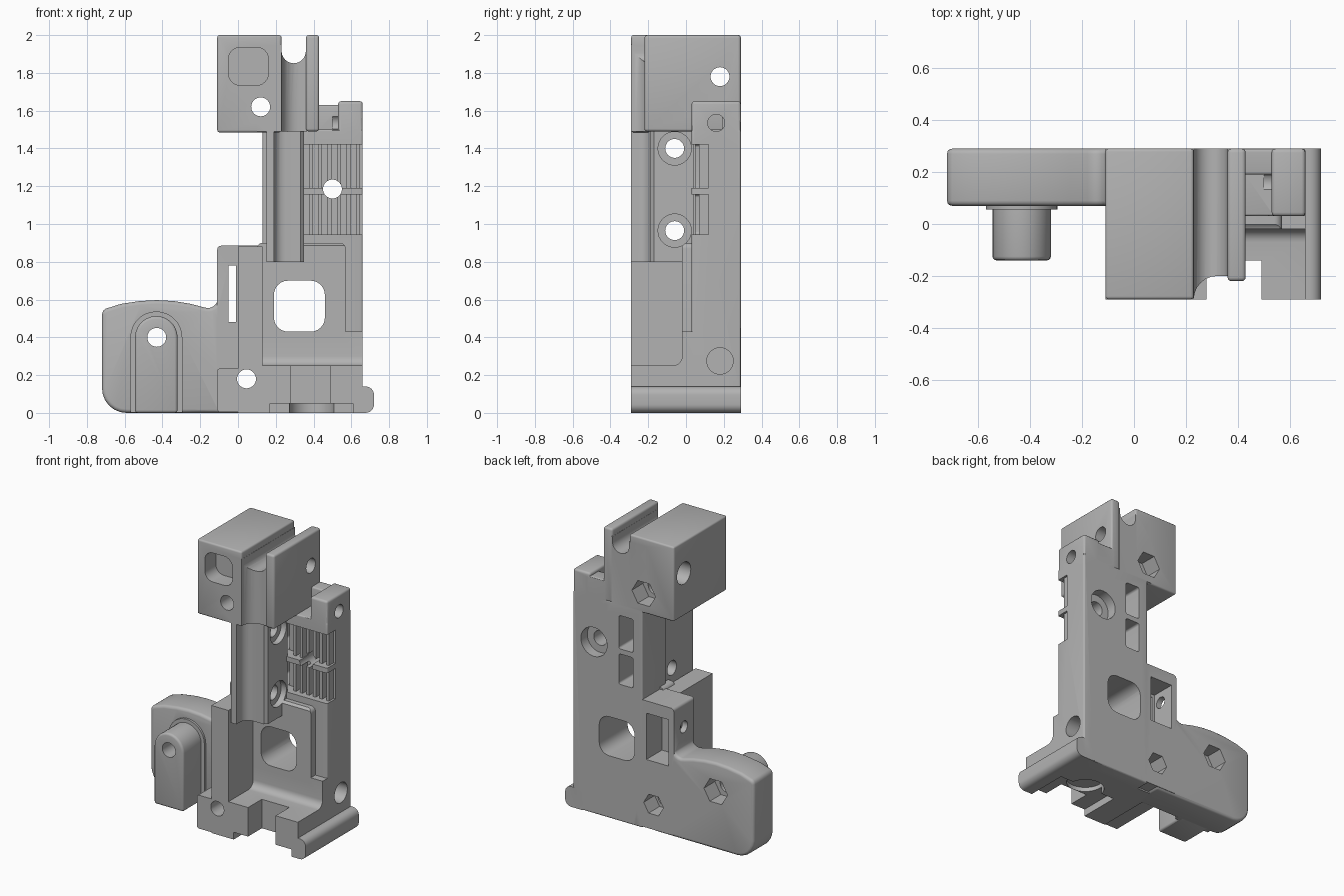
import bpy, bmesh, math
from mathutils import Vector

cube = bpy.data.objects.get("Cube")
if cube:
    bpy.data.objects.remove(cube, do_unlink=True)

grey = bpy.data.materials.new("plain_grey")
grey.use_nodes = True
tone = (0.45, 0.45, 0.45, 1)
grey.diffuse_color = tone
grey.node_tree.nodes["Principled BSDF"].inputs["Base Color"].default_value = tone


def prism(name, pts, lo, hi, axis="y", bevel=0):
    """Extrude an outline along an axis; outline is (x,z), (y,z) or (x,y)."""
    place = {"y": lambda p, d: (p[0], d, p[1]),
             "x": lambda p, d: (d, p[0], p[1]),
             "z": lambda p, d: (p[0], p[1], d)}[axis]
    bm = bmesh.new()
    face = bm.faces.new([bm.verts.new(place(p, lo)) for p in pts])
    ext = bmesh.ops.extrude_face_region(bm, geom=[face])
    move = Vector(place((0, 0), hi - lo))
    verts = [v for v in ext["geom"] if isinstance(v, bmesh.types.BMVert)]
    bmesh.ops.translate(bm, verts=verts, vec=move)
    bmesh.ops.recalc_face_normals(bm, faces=bm.faces)
    if bevel:
        edges = [e for e in bm.edges if e.calc_face_angle(0) > 0.7]
        bmesh.ops.bevel(bm, geom=edges, offset=bevel, segments=3,
                        profile=0.5, affect="EDGES")
    mesh = bpy.data.meshes.new(name)
    bm.to_mesh(mesh)
    bm.free()
    mesh.materials.append(grey)
    ob = bpy.data.objects.new(name, mesh)
    bpy.context.collection.objects.link(ob)
    return ob


def arc(cx, cy, r, a0, a1, n=6):
    return [(cx + r * math.cos(math.radians(a0 + (a1 - a0) * i / n)),
             cy + r * math.sin(math.radians(a0 + (a1 - a0) * i / n))) for i in range(n + 1)]


def rect(x0, y0, x1, y1, r=0):
    if not r:
        return [(x0, y0), (x1, y0), (x1, y1), (x0, y1)]
    return (arc(x0 + r, y0 + r, r, 180, 270) + arc(x1 - r, y0 + r, r, 270, 360)
            + arc(x1 - r, y1 - r, r, 0, 90) + arc(x0 + r, y1 - r, r, 90, 180))


def circle(x, y, r, n=32):
    return arc(x, y, r, 0, 360, n)[:-1]


def combine(target, other, op):
    mod = target.modifiers.new(op, "BOOLEAN")
    mod.operation, mod.solver, mod.object = op, "EXACT", other
    bpy.context.view_layer.objects.active = target
    bpy.ops.object.modifier_apply(modifier=mod.name)
    bpy.data.objects.remove(other, do_unlink=True)


# Tall back plate, the base of the body
body = prism("bracket_body", rect(.13, 0, .66, 1.5), .03, .29, bevel=.01)

# Arm outline with arched top and a fillet into the flange
arm = ([(.05, 0)] + arc(-.59, .13, .13, 270, 180) + arc(-.685, .52, .035, 180, 115, 3)
       + [(-.62, .577), (-.52, .592), (-.43, .597), (-.34, .592), (-.25, .577)]
       + arc(-.16, .61, .055, 250, 360) + [(.05, .61)])

# Column and head sections, hollowed with a concave front corner
column = [(.15, .28), (.15, -.29), (.19, -.29)] + arc(.25, -.25, .06, 180, 90) + \
         [(.33, -.19), (.35, -.17), (.35, .28)]
neck = [(.1, .29), (.1, -.29), (.23, -.29)] + arc(.32, -.29, .09, 180, 90) + \
       [(.365, -.2), (.365, .29)]

added = [
    prism("arm", arm, .07, .29, bevel=.02),
    prism("peg", [(-.545, 0), (-.32, 0)] + arc(-.4325, .4, .1125, 0, 180, 14), -.14, .1, bevel=.015),
    prism("peg_root", [(-.57, .002), (-.295, .002)] + arc(-.4325, .4, .1375, 0, 180, 14), .055, .1),
    prism("flange", rect(-.11, .01, .2, .885, .02), .07, .29),
    prism("side_wall", rect(0, 0, .13, .88), -.29, .2),
    prism("foot", rect(-.11, .005, .05, .235, .015), -.29, .2),
    prism("base_block", rect(.05, 0, .66, .25), -.29, .2),
    prism("floor_fillet", [(.1, .25)] + arc(-.07, .3, .05, 270, 360) + [(.1, .3)], .1, .66, "x"),
    prism("sill", rect(.1, .2, .66, .43), -.02, .1),
    prism("window_surround", rect(.1, .4, .57, .9, .03), -.02, .1),
    prism("foot_rail", rect(.55, 0, .72, .14, .045), -.29, .29),
    prism("column", column, .8, 1.55, "z"),
    prism("head", rect(-.11, 1.485, .23, 2), -.29, .29, bevel=.012),
    prism("head_neck", neck, 1.49, 1.95, "z"),
    prism("head_fin", rect(.36, 1.49, .43, 2), -.22, .29, bevel=.015),
    prism("shoulder_post", rect(.53, 1.4, .66, 1.65), .03, .29, bevel=.015),
    prism("shoulder_step", rect(.4, 1.4, .56, 1.63), .19, .29, bevel=.01),
]
for part in added:
    combine(body, part, "UNION")


# Openings, recesses and drilled holes
def drill(x, y, r, lo, hi, axis="y", n=32):
    return prism("cutter", circle(x, y, r, n), lo, hi, axis)


cuts = [
    prism("cutter", [(.233, 2.1)] + arc(.295, 1.915, .064, 180, 360, 16) + [(.359, 2.1)], -.4, .4),
    prism("cutter", rect(.19, .43, .46, .70, .075), -.4, .4),
    prism("cutter", rect(-.05, .48, -.01, .78), -.4, .2),
    prism("cutter", rect(-.07, .48, .1, .8), .12, .4),
    prism("cutter", rect(-.05, 1.735, .16, 1.935, .06), -.4, -.17),
    prism("cutter", rect(.28, .05, .49, .251), -.4, -.14),
    prism("cutter", rect(.28, -.1, .49, .1), -.4, -.14),
    prism("cutter", rect(.17, -.1, .61, .05), -.4, .0),
    drill(.39, -.02, .12, -.1, .08, "z"),
    drill(.045, .18, .05, -.4, .4),
    drill(.045, .18, .075, .17, .4, n=6),
    drill(.12, 1.62, .05, -.4, .4),
    drill(.12, 1.62, .09, .17, .4, n=6),
    drill(-.43, .4, .05, -.4, .4),
    drill(-.43, .4, .09, .17, .4, n=6),
    drill(.18, 1.78, .05, -.4, .5, "x"),
    drill(.18, 1.78, .075, -.4, -.0, "x"),
    drill(.16, 1.535, .045, .5, .8, "x"),
    drill(.18, .275, .07, .5, .8, "x"),
    drill(.18, .72, .04, -.3, 0, "x"),
]
for z in (.965, 1.4):
    cuts += [drill(-.06, z, .05, 0, .6, "x"), drill(-.06, z, .088, .31, .6, "x")]
# Ribbed pocket in the front and the slots behind it
for z0, z1 in ((.945, 1.155), (1.19, 1.42)):
    cuts.append(prism("cutter", rect(.35, z0, .7, z1), -.1, .12))
    cuts.append(prism("cutter", rect(.2, z0, .31, z1, .015), .05, .4))
    cuts.append(prism("cutter", rect(.04, z0, .12, z1), .25, .36, "x"))
for cutter in cuts:
    combine(body, cutter, "DIFFERENCE")

# Vertical ribs inside the pocket
for i in range(6):
    x = .375 + i * .05
    combine(body, prism("rib", rect(x, .94, x + .02, 1.425), .07, .15), "UNION")

# Mounting hole through the ribs, with a counterbore behind
for r, lo in ((.05, -.1), (.1, .22)):
    combine(body, drill(.5, 1.185, r, lo, .4), "DIFFERENCE")

bpy.ops.object.select_all(action="DESELECT")
body.select_set(True)
bpy.context.view_layer.objects.active = body
bpy.ops.object.shade_smooth_by_angle(angle=math.radians(32))
